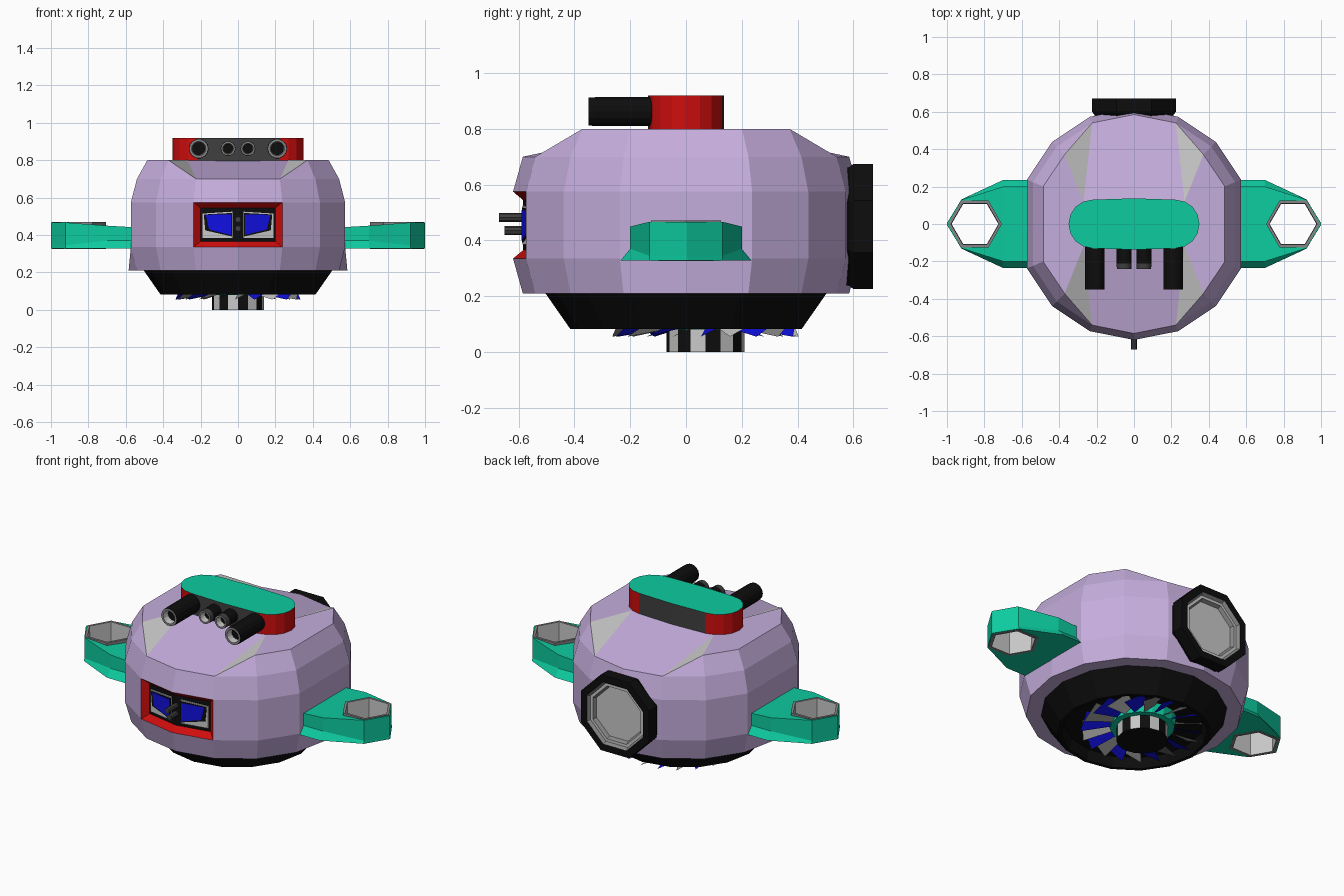
import bpy, bmesh, math
from mathutils import Matrix, Vector

if "Cube" in bpy.data.objects:
    bpy.data.objects.remove(bpy.data.objects["Cube"])

COLOURS = {
    "lavender": (0.56, 0.42, 0.72), "teal_green": (0.004, 0.60, 0.35), "red": (0.62, 0.004, 0.004),
    "blue": (0.005, 0.005, 0.75), "light_grey": (0.58, 0.58, 0.58), "mid_grey": (0.24, 0.24, 0.24),
    "dark_grey": (0.05, 0.05, 0.05), "black": (0.004, 0.004, 0.004)}
MATS = {}
for n, c in COLOURS.items():
    MATS[n] = bpy.data.materials.new(n)
    MATS[n].diffuse_color = (*c, 1)


def finish(bm, name, rule, recalc=True):
    """Turn a bmesh into an object; rule is a colour or a function of a face."""
    if recalc:
        bmesh.ops.recalc_face_normals(bm, faces=bm.faces)
    bm.normal_update()
    me = bpy.data.meshes.new(name)
    used = []
    for f in bm.faces:
        c = rule(f) if callable(rule) else rule
        if c not in used:
            used.append(c)
            me.materials.append(MATS[c])
        f.material_index = used.index(c)
    bm.to_mesh(me)
    bm.free()
    ob = bpy.data.objects.new(name, me)
    bpy.context.collection.objects.link(ob)
    return ob


def lathe(name, profile, sides, bands, matrix=Matrix(), phase=0.0):
    """Spin (radius, height) points about z; bands gives a colour per step."""
    bm = bmesh.new()
    rings = [[bm.verts.new((r * math.cos(phase + k * math.tau / sides),
                            r * math.sin(phase + k * math.tau / sides), h))
              for k in range(sides)] if r > 0 else [bm.verts.new((0, 0, h))] for r, h in profile]
    tint = {}
    for i, (a, b) in enumerate(zip(rings, rings[1:])):
        for k in range(sides):
            j = (k + 1) % sides
            vs = [a[k % len(a)], a[j % len(a)], b[j % len(b)], b[k % len(b)]]
            f = bm.faces.new(list(dict.fromkeys(vs)))
            c = bands if isinstance(bands, str) else bands[i]
            tint[f] = c if isinstance(c, str) else c[k % len(c)]
    bmesh.ops.transform(bm, matrix=matrix, verts=bm.verts)
    return finish(bm, name, lambda f: tint[f])


def prism(name, front, offset, rule):
    """Extrude a polygon of 3D points along an offset."""
    bm = bmesh.new()
    a = [bm.verts.new(p) for p in front]
    b = [bm.verts.new(Vector(p) + Vector(offset)) for p in front]
    bm.faces.new(a)
    bm.faces.new(b)
    for i in range(len(a)):
        j = (i + 1) % len(a)
        bm.faces.new((a[i], a[j], b[j], b[i]))
    return finish(bm, name, rule)


# --- body: 16-sided shell with flattened flanks and sloped front/back decks
bm = bmesh.new()


def ring_vert(k, r, z, clip=True):
    a = k * math.tau / 16
    x = r * math.cos(a)
    if clip:
        lim = r * math.cos(math.tau / 16)
        x = max(-lim, min(lim, x))
    return bm.verts.new((x, r * math.sin(a), z))


rings = [[ring_vert(k, r, z, z > 0.3) for k in range(16)]
         for r, z in ((0.585, 0.21), (0.62, 0.335), (0.62, 0.575), (0.585, 0.70))]
rim = rings[3]
top = {k: ring_vert(k, 0.525, 0.80) for k in range(16) if k % 8 not in (3, 4, 5)}
bm.faces.new(rings[0])
for a, b in zip(rings, rings[1:]):
    for k in range(16):
        j = (k + 1) % 16
        bm.faces.new((a[k], a[j], b[j], b[k]))
C = {(sx, sy): bm.verts.new((0.27 * sx, 0.12 * sy, 0.80)) for sx in (1, -1) for sy in (1, -1)}
for k in top:
    j = (k + 1) % 16
    if j in top:
        bm.faces.new((rim[k], rim[j], top[j], top[k]))
cheeks = []
for b, a, sx, sy in ((2, 3, 1, 1), (6, 5, -1, 1), (10, 11, -1, -1), (14, 13, 1, -1)):
    bm.faces.new((rim[b], rim[a], top[b]))
    cheeks.append(bm.faces.new((rim[a], top[b], C[sx, sy])))
for i, sy in ((3, 1), (11, -1)):
    L, R = (-1, 1) if sy == 1 else (1, -1)
    bm.faces.new((rim[i], rim[i + 1], rim[i + 2], C[L, sy], C[R, sy]))
bm.faces.new((top[14], top[15], top[0], top[1], top[2], C[1, 1], C[1, -1]))
bm.faces.new((top[6], top[7], top[8], top[9], top[10], C[-1, -1], C[-1, 1]))
bm.faces.new((C[1, 1], C[-1, 1], C[-1, -1], C[1, -1]))
bmesh.ops.recalc_face_normals(bm, faces=bm.faces)
# cockpit recess: two front faces inset inwards, red bevel around black panel
panel = [f for f in bm.faces if f.calc_center_median().y < -0.55
         and abs(f.calc_center_median().x) < 0.15 and 0.4 < f.calc_center_median().z < 0.5]
bevel = bmesh.ops.inset_region(bm, faces=panel, thickness=0.03, depth=-0.035,
                               use_even_offset=True)["faces"]
tint = {**{f: "light_grey" for f in cheeks}, **{f: "red" for f in bevel},
        **{f: "black" for f in panel}}
finish(bm, "body", lambda f: tint.get(f, "lavender"), recalc=False)

# --- cockpit windows, following the bent panel
for s, side in ((1, "right"), (-1, "left")):
    for name, col, depth, pts in (
            ("window_frame", "light_grey", 0.592, ((0.03, 0.385), (0.19, 0.385), (0.19, 0.515), (0.03, 0.525))),
            ("window_gap", "black", 0.595, ((0.032, 0.392), (0.175, 0.425), (0.183, 0.51), (0.032, 0.518))),
            ("window_glass", "blue", 0.598, ((0.038, 0.40), (0.155, 0.43), (0.172, 0.508), (0.038, 0.51)))):
        prism(f"{side}_{name}", [(s * x, 0.2 * x - depth, z) for x, z in pts], (0, 0.008, 0), col)
FWD = Matrix.Rotation(math.pi / 2, 4, 'X')
for name, z, tip in (("upper_nose_barrel", 0.483, 0.67), ("lower_nose_barrel", 0.435, 0.65)):
    lathe(name, [(0, 0.57), (0.016, 0.57), (0.016, tip), (0, tip)], 8, "dark_grey",
          Matrix.Translation((0, 0, z)) @ FWD)

# --- turret on the roof
arc = [math.radians(-90 + 22.5 * i) for i in range(9)]
half = [(0.22 + 0.13 * math.cos(a), 0.13 * math.sin(a)) for a in arc]
outline = half + [(0, 0.137)] + [(-x, -y) for x, y in half] + [(0, -0.137)]


def turret_rule(f):
    if abs(f.normal.z) > 0.5:
        return "teal_green"
    return "red" if abs(f.calc_center_median().x) > 0.2 else "dark_grey"


prism("turret", [(x, y, 0.79) for x, y in outline], (0, 0, 0.13), turret_rule)
for s, side in ((1, "right"), (-1, "left")):
    for name, x, r, tip in (("large_gun", 0.21, 0.053, 0.35), ("small_gun", 0.053, 0.04, 0.24)):
        lathe(f"{side}_{name}",
              [(0, 0.1), (r, 0.1), (r, tip - 0.03), (r * 0.97, tip), (r * 0.72, tip),
               (r * 0.65, tip - 0.04), (0, tip - 0.04)], 14,
              ["black", "black", "black" if x > 0.1 else "dark_grey", "mid_grey", "light_grey", "black"],
              Matrix.Translation((s * x, 0, 0.862)) @ FWD)

# --- rear exhaust
lathe("rear_exhaust",
      [(0, 0.5), (0.225, 0.5), (0.23, 0.585), (0.243, 0.60), (0.243, 0.67), (0.20, 0.67), (0.187, 0.652),
       (0.17, 0.652), (0.158, 0.632), (0, 0.632)], 8,
      ["black"] * 5 + ["mid_grey", "light_grey", "mid_grey", "light_grey"],
      Matrix.Translation((0, 0, 0.45)) @ Matrix.Rotation(-math.pi / 2, 4, 'X'), math.pi / 8)


# --- side arms with hexagonal thruster holes
def arm_rule(f):
    pale = f.normal.z < -0.1 and f.normal.y < -0.2 and abs(f.calc_center_median().x) < 0.9
    return "light_grey" if pale else "teal_green"


for s, side in ((1, "right"), (-1, "left")):
    bm = bmesh.new()
    secs = []
    for x, yt, yb, zt, zm, zb in ((0.53, 0.20, 0.235, 0.44, 0.37, 0.328), (0.70, 0.20, 0.235, 0.45, 0.37, 0.328),
                                  (0.922, 0.13, 0.132, 0.467, 0.345, 0.328), (1.0, 0.004, 0.005, 0.467, 0.345, 0.328)):
        pts = [(-yt, zt), (-yt, zm), (-yb, zb), (yb, zb), (yt, zm), (yt, zt)]
        secs.append([bm.verts.new((s * x, y, z)) for y, z in pts])
    for a, b in zip(secs, secs[1:]):
        for k in range(6):
            j = (k + 1) % 6
            bm.faces.new((a[k], a[j], b[j], b[k]))
    bm.faces.new(secs[0])
    bm.faces.new(secs[-1])
    arm = finish(bm, f"{side}_arm", arm_rule)
    at = Matrix.Translation((s * 0.85, 0, 0))
    cutter = lathe(f"{side}_arm_cutter", [(0, 0.2), (0.135, 0.2), (0.135, 0.6), (0, 0.6)], 6, "teal_green", at)
    cutter.hide_render = True
    cutter.display_type = 'WIRE'
    mod = arm.modifiers.new("hole", 'BOOLEAN')
    mod.operation = 'DIFFERENCE'
    mod.solver = 'EXACT'
    mod.object = cutter
    lathe(f"{side}_thruster_ring", [(0.144, 0.326), (0.144, 0.471), (0.128, 0.471), (0.125, 0.326), (0.144, 0.326)],
          6, ["mid_grey", "mid_grey", "light_grey", "mid_grey"], at)

# --- underside: skirt with a cavity, fan blades, ring and striped hub
lathe("skirt", [(0, 0.212), (0.505, 0.212), (0.415, 0.083), (0.395, 0.083), (0.375, 0.14), (0, 0.14)], 16, "black")
FAN = Matrix.Translation((0, 0.07, 0))
bm = bmesh.new()
N = 20
for i in range(N):
    a, w = i * math.tau / N, math.tau / N
    corners = ((0.15, a, 0.085), (0.335, a - 0.05, 0.055), (0.325, a + w, 0.115), (0.15, a + w, 0.125))
    bm.faces.new([bm.verts.new((r * math.cos(t), 0.07 + r * math.sin(t), z)) for r, t, z in corners])
bm.faces.ensure_lookup_table()
bm.faces.index_update()
finish(bm, "fan_blades", lambda f: ("blue", "light_grey", "blue", "mid_grey")[f.index % 4])
lathe("fan_ring", [(0.14, 0.08), (0.175, 0.08), (0.185, 0.14), (0.14, 0.14), (0.14, 0.08)], 16, "teal_green", FAN)
lathe("hub", [(0, 0), (0.14, 0), (0.14, 0.14), (0, 0.14)], 16,
      ["black", ("black", "light_grey"), "black"], FAN)

for m in bpy.data.materials:
    if m.users and not m.is_grease_pencil:
        m.use_nodes = True
        m.node_tree.nodes["Principled BSDF"].inputs["Base Color"].default_value = m.diffuse_color
